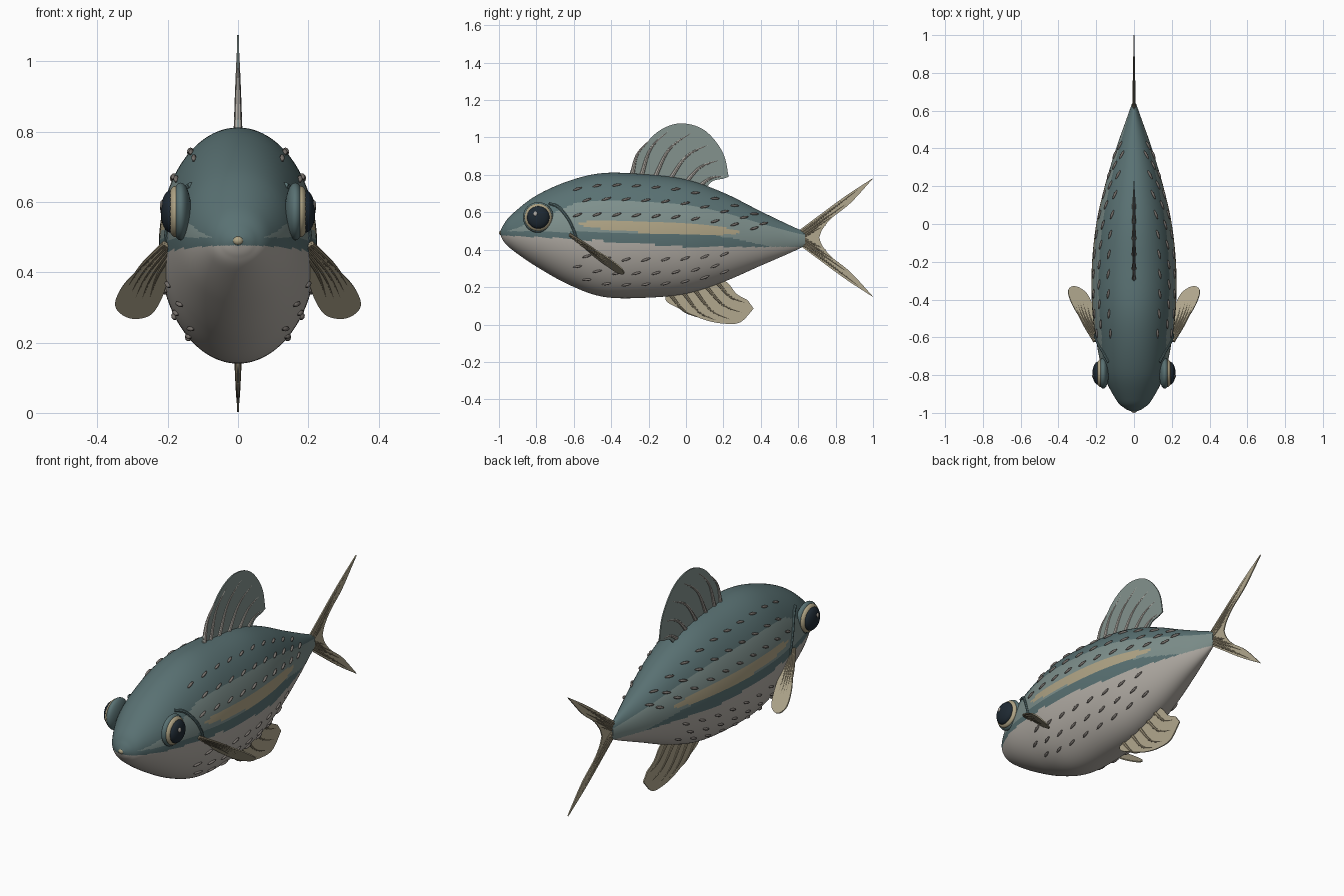
import bpy, bmesh, math
from mathutils import Vector

cube = bpy.data.objects.get("Cube")
if cube:
    bpy.data.objects.remove(cube)


def material(name, *rgb):
    m = bpy.data.materials.new(name)
    m.use_nodes = True
    m.diffuse_color = (*rgb, 1)
    m.node_tree.nodes["Principled BSDF"].inputs["Base Color"].default_value = (*rgb, 1)
    return m


BACK = material("dark teal", 0.10, 0.165, 0.17)
BAND = material("grey green", 0.21, 0.28, 0.265)
GOLD = material("pale gold", 0.43, 0.37, 0.235)
BELLY = material("warm grey", 0.45, 0.42, 0.38)
DORSAL = material("fin grey green", 0.23, 0.29, 0.27)
CREAM = material("fin cream", 0.44, 0.39, 0.27)
RAY = material("ray tan", 0.30, 0.255, 0.17)
FLECK = material("fleck brown grey", 0.19, 0.17, 0.155)
PUPIL = material("pupil navy", 0.013, 0.022, 0.032)


def smooth(points, steps=8):
    """Catmull-Rom curve through the points."""
    p = [Vector(q) for q in points]
    p = [p[0] * 2 - p[1]] + p + [p[-1] * 2 - p[-2]]
    out = []
    for a, b, c, d in zip(p, p[1:], p[2:], p[3:]):
        for i in range(steps):
            t = i / steps
            out.append(b + (c - a) * (t / 2) + (a * 2 - b * 5 + c * 4 - d) * (t * t / 2)
                       + (b * 3 - a - c * 3 + d) * (t ** 3 / 2))
    return out + [p[-2]]


def lerp(y, pts):
    """Piecewise linear value at y."""
    for (a, va), (b, vb) in zip(pts, pts[1:]):
        if y <= b:
            return va + (vb - va) * max(0, (y - a) / (b - a))
    return pts[-1][1]


def finish(name, bm, *mats, angle=40):
    bmesh.ops.recalc_face_normals(bm, faces=bm.faces)
    me = bpy.data.meshes.new(name)
    bm.to_mesh(me)
    bm.free()
    ob = bpy.data.objects.new(name, me)
    bpy.context.collection.objects.link(ob)
    for m in mats:
        me.materials.append(m)
    select(ob)
    bpy.ops.object.shade_smooth_by_angle(angle=math.radians(angle))
    return ob


def select(ob):
    bpy.ops.object.select_all(action="DESELECT")
    ob.select_set(True)
    bpy.context.view_layer.objects.active = ob


def tubes(name, paths, mat, start, end):
    """Tapered tubes along several paths, in one object."""
    cu = bpy.data.curves.new(name, "CURVE")
    cu.dimensions = "3D"
    cu.bevel_depth = 1
    cu.bevel_resolution = 2
    cu.use_fill_caps = True
    for path in paths:
        sp = cu.splines.new("POLY")
        sp.points.add(len(path) - 1)
        for i, (pt, co) in enumerate(zip(sp.points, path)):
            pt.co = (*co, 1)
            pt.radius = start + (end - start) * i / (len(path) - 1)
    cu.materials.append(mat)
    ob = bpy.data.objects.new(name, cu)
    bpy.context.collection.objects.link(ob)
    select(ob)
    bpy.ops.object.convert(target="MESH")
    bpy.ops.object.shade_smooth_by_angle()


def fin(name, outline, place, mat, rays, ray_mat, radius, bow=0.03, thick=0.006):
    """Thin membrane from a flat outline, with bowed rays on it."""
    bm = bmesh.new()
    face = bm.faces.new([bm.verts.new(place(u, v)) for u, v in outline])
    face.normal_update()
    n = face.normal * thick
    new = bmesh.ops.extrude_face_region(bm, geom=[face], use_keep_orig=True)["geom"]
    for vert in [g for g in new if isinstance(g, bmesh.types.BMVert)]:
        vert.co += n
    bmesh.ops.translate(bm, verts=bm.verts, vec=-n / 2)
    finish(name, bm, mat)
    paths = []
    for a, b in rays:
        a, b = Vector(a), Vector(b)
        mid = (a + b) / 2 + Vector((a.y - b.y, b.x - a.x)) * bow * 4
        paths.append([place(*q) for q in smooth([a, mid, b], 6)])
    tubes(name + "_rays", paths, ray_mat, radius, 0.002)


def ellipsoid(bm, centre, x, y, z, seg=12):
    """Ellipsoid whose three half axes are vectors."""
    made = bmesh.ops.create_uvsphere(bm, u_segments=seg, v_segments=max(4, seg // 2), radius=1)
    for vert in made["verts"]:
        c = vert.co.copy()
        vert.co = centre + x * c.x + y * c.y + z * c.z


# Body stations: y, top, bottom, half width
stations = smooth([
    (-0.995, 0.495, 0.485, 0.008), (-0.975, 0.535, 0.445, 0.05), (-0.93, 0.59, 0.40, 0.095),
    (-0.80, 0.69, 0.31, 0.16), (-0.62, 0.77, 0.21, 0.20), (-0.44, 0.81, 0.148, 0.222),
    (-0.22, 0.803, 0.143, 0.223), (0.0, 0.775, 0.165, 0.20), (0.2, 0.705, 0.228, 0.155),
    (0.4, 0.605, 0.315, 0.095), (0.55, 0.533, 0.38, 0.042), (0.635, 0.495, 0.42, 0.012)], 12)


def section(y):
    """Centre height, half height and half width of the body at y."""
    for a, b in zip(stations, stations[1:]):
        if a[0] <= y <= b[0]:
            s = a.lerp(b, (y - a[0]) / (b[0] - a[0]))
            return (s[1] + s[2]) / 2, (s[1] - s[2]) / 2, s[3]


def skin(y, v, side=1):
    """Surface point and normal at relative height v."""
    def at(yy):
        zc, h, w = section(yy)
        return Vector((side * w * math.sqrt(1 - v * v), yy, zc + h * v))
    zc, h, w = section(y)
    around = Vector((-side * w * v, 0, h * math.sqrt(1 - v * v)))
    n = around.cross(at(y + 0.01) - at(y - 0.01)).normalized()
    return at(y), n if n.x * side > 0 else -n


def body_colour(c):
    y, z = c.y, c.z
    zc, h, w = section(y)
    if z < lerp(y, [(-1, 0.477), (-0.6, 0.458), (0, 0.415), (0.64, 0.415)]):
        return 3
    if (z - zc) / h > lerp(y, [(-1, 0.05), (-0.6, 0.55), (0.64, 0.55)]):
        return 0
    t = (y + 0.14) / 0.43
    if abs(t) < 1 and abs(z - 0.517 + 0.045 * t * 0.5) < 0.031 * (1 - t * t) ** 0.5:
        return 2
    if z < lerp(y, [(-1, 0.5), (0, 0.488), (0.2, 0.47), (0.46, 0.415)]):
        return 0
    return 1


bm = bmesh.new()
N = 160
rings = []
for y, top, bottom, w in stations:
    rings.append([bm.verts.new((w * math.cos(k * math.tau / N), y, (top + bottom) / 2
                  + (top - bottom) / 2 * math.sin(k * math.tau / N))) for k in range(N)])
for r, s in zip(rings, rings[1:]):
    for k in range(N):
        f = bm.faces.new((r[k], r[k - 1], s[k - 1], s[k]))
        f.material_index = body_colour(f.calc_center_median())
bm.faces.new(rings[0])
bm.faces.new(rings[-1])
finish("body", bm, BACK, BAND, GOLD, BELLY)

X, Y, Z = Vector((1, 0, 0)), Vector((0, 1, 0)), Vector((0, 0, 1))

# Lip bead at the tip of the snout
bm = bmesh.new()
ellipsoid(bm, Vector((0, -0.987, 0.49)), X * 0.016, Y * 0.013, Z * 0.013)
finish("lip", bm, GOLD)

# Raised flecks in rows along both flanks
bm = bmesh.new()
for side in (1, -1):
    for row, v in enumerate((0.8, 0.58, 0.33, -0.38, -0.6, -0.78)):
        for i in range(10 if v > 0 else 8):
            y = -0.58 + i * 0.105 + 0.05 * (row % 2)
            p, n = skin(y, v, side)
            d = Vector((0, 1, 0.35))
            d = (d - n * d.dot(n)).normalized()
            ellipsoid(bm, p + n * 0.002, d * 0.027, n.cross(d) * 0.007, n * 0.008, 8)
finish("flank_flecks", bm, FLECK, angle=60)

# Eyes, gill lines and pectoral fins on both sides
for side, label in ((1, "left"), (-1, "right")):
    for part, x, rx, r, mat in (("eye_socket", 0.163, 0.030, 0.082, BACK),
                                ("iris", 0.178, 0.026, 0.073, GOLD),
                                ("pupil", 0.192, 0.028, 0.060, PUPIL)):
        bm = bmesh.new()
        ellipsoid(bm, Vector((side * x, -0.79, 0.573)), X * rx, Y * r, Z * r, 32)
        finish(f"{label}_{part}", bm, mat)
    bm = bmesh.new()
    ellipsoid(bm, Vector((side * 0.217, -0.805, 0.592)), X * 0.005, Y * 0.011, Z * 0.013)
    finish(f"{label}_eye_glint", bm, BELLY)

    gill = [skin(y, v, side)[0] for y, v in
            ((-0.73, 0.66), (-0.68, 0.52), (-0.63, 0.27), (-0.6, 0.05), (-0.585, -0.1))]
    tubes(f"{label}_gill_line", [smooth(gill)], BACK, 0.009, 0.007)

    def pectoral(u, v, side=side):
        p = (Vector((0.195, -0.62, 0.475)) + Vector((0.33, 0.78, -0.54)) * u
             + Vector((0.87, -0.08, 0.45)) * v)
        return Vector((p.x * side, p.y, p.z))

    fin(f"{label}_pectoral_fin",
        smooth([(0, -0.02), (0.1, -0.04), (0.22, -0.06), (0.31, -0.058), (0.36, -0.025),
                (0.37, 0.015), (0.34, 0.048), (0.25, 0.055), (0.12, 0.035), (0, 0.02)]),
        pectoral, CREAM,
        [((0, s * 0.008), (0.33 - 0.008 * s * s, s * 0.02)) for s in (-2, -1, 0, 1, 2)],
        RAY, 0.008, bow=0.01)


def midplane(u, v):
    return Vector((0, u, v))


# Dorsal fin
fin("dorsal_fin",
    smooth([(-0.31, 0.77), (-0.29, 0.84), (-0.24, 0.93), (-0.17, 1.015), (-0.09, 1.063), (-0.01, 1.075),
            (0.08, 1.05), (0.15, 0.99), (0.205, 0.90), (0.228, 0.79)])
    + smooth([(0.2, 0.78), (0.14, 0.765), (0.08, 0.715), (-0.05, 0.72), (-0.25, 0.75)]),
    midplane, DORSAL,
    [((-0.29, 0.79), (-0.18, 1.0)), ((-0.24, 0.79), (-0.07, 1.055)), ((-0.17, 0.78), (0.06, 1.045)),
     ((-0.09, 0.77), (0.15, 0.975)), ((-0.01, 0.75), (0.2, 0.885)), ((0.06, 0.73), (0.215, 0.795))],
    BELLY, 0.013)

# Anal fin
fin("anal_fin",
    smooth([(-0.11, 0.16), (-0.1, 0.12), (0, 0.068), (0.1, 0.025), (0.2, 0.005), (0.29, 0.012),
            (0.362, 0.085)])
    + smooth([(0.33, 0.13), (0.27, 0.165), (0.22, 0.225), (0.15, 0.25), (0, 0.2)]),
    midplane, CREAM,
    [((-0.08, 0.155), (0.09, 0.032)), ((-0.01, 0.165), (0.19, 0.012)), ((0.05, 0.18), (0.27, 0.015)),
     ((0.11, 0.2), (0.33, 0.055)), ((0.17, 0.22), (0.34, 0.11))],
    RAY, 0.011, bow=-0.03)

# Forked tail, lower half mirrored from the upper
MID = 0.465
flip = lambda pts: [(u, 2 * MID - v) for u, v in pts]
lead = [tuple(p) for p in smooth([(0.58, 0.485), (0.7, 0.575), (0.85, 0.685), (1.0, 0.783)])]
trail = [tuple(p) for p in smooth([(0.995, 0.775), (0.88, 0.65), (0.78, 0.57), (0.73, 0.51), (0.712, MID)])]
rays = [((0.6, 0.48), (0.98, 0.767)), ((0.61, 0.475), (0.9, 0.675)), ((0.62, 0.47), (0.815, 0.6)),
        ((0.62, 0.467), (0.745, 0.53))]
fin("tail_fin", lead + trail + flip(trail[-2::-1]) + flip(lead[::-1]), midplane, CREAM,
    rays + [tuple(flip(r)) for r in rays], RAY, 0.010, bow=0)
